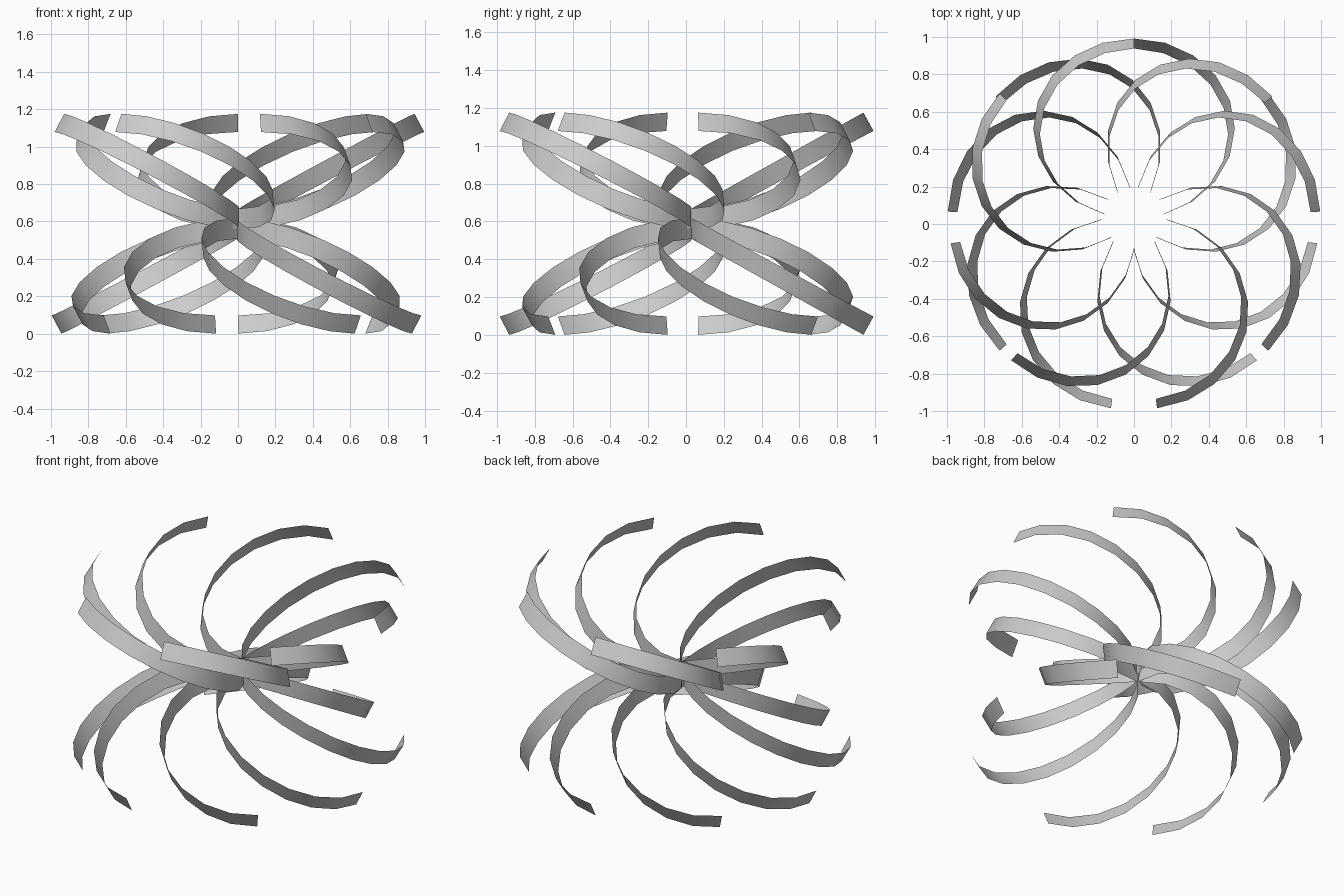
import bpy, math
from mathutils import Vector

if "Cube" in bpy.data.objects:
    bpy.data.objects.remove(bpy.data.objects["Cube"])

SEGS = 10            # facets along each half-circle ribbon
WIDTH = 0.11         # ribbon width
HEIGHT = 1.176       # overall height
HUB = Vector((0.005, 0.03, 0.613))
TIP_Z = 1.127

# Outer tips of the upper ribbons, in order around the hub
TIPS = [(0.97, 0.065), (0.72, 0.665), (0.0, 0.965), (-0.70, 0.68),
        (-0.955, -0.10), (-0.64, -0.71), (0.12, -0.96), (0.70, -0.66)]


def ribbon(name, tip, lower):
    """Half-circle strip rising from the hub to a tip, twisting from upright to tilted."""
    chord = Vector((tip[0], tip[1], TIP_Z)) - HUB
    side = Vector((-chord.y, chord.x, 0)).normalized()
    bulge = 0.95 + 0.025 * math.cos(math.atan2(tip[1], tip[0]) + 0.26)
    radius = 0.555 * bulge
    verts = []
    for i in range(SEGS + 1):
        a = math.pi * i / SEGS
        p = chord * ((1 - math.cos(a)) / 2) + side * (radius * math.sin(a))
        # width direction: most upright vector perpendicular to the hub direction
        across = Vector((0, 0, 1))
        if i > 0:
            d = Vector((p.x, p.y, p.z * (1 + 0.3 * math.sin(a)))).normalized()
            across = (across - d * d.z).normalized()
        for s in (-0.5, 0.5):
            v = HUB + p + across * (WIDTH * s)
            if lower:
                v = Vector((-v.x, v.y, HEIGHT - v.z))
            verts.append(v)
    faces = [(2 * i, 2 * i + 2, 2 * i + 3, 2 * i + 1) for i in range(SEGS)]
    mesh = bpy.data.meshes.new(name)
    mesh.from_pydata(verts, [], faces)
    for poly in mesh.polygons:
        poly.use_smooth = True
    obj = bpy.data.objects.new(name, mesh)
    bpy.context.collection.objects.link(obj)
    return obj


# Upper whorl, and its mirrored lower whorl
for k, tip in enumerate(TIPS):
    ribbon(f"upper_ribbon_{k + 1}", tip, False)
    ribbon(f"lower_ribbon_{k + 1}", tip, True)
